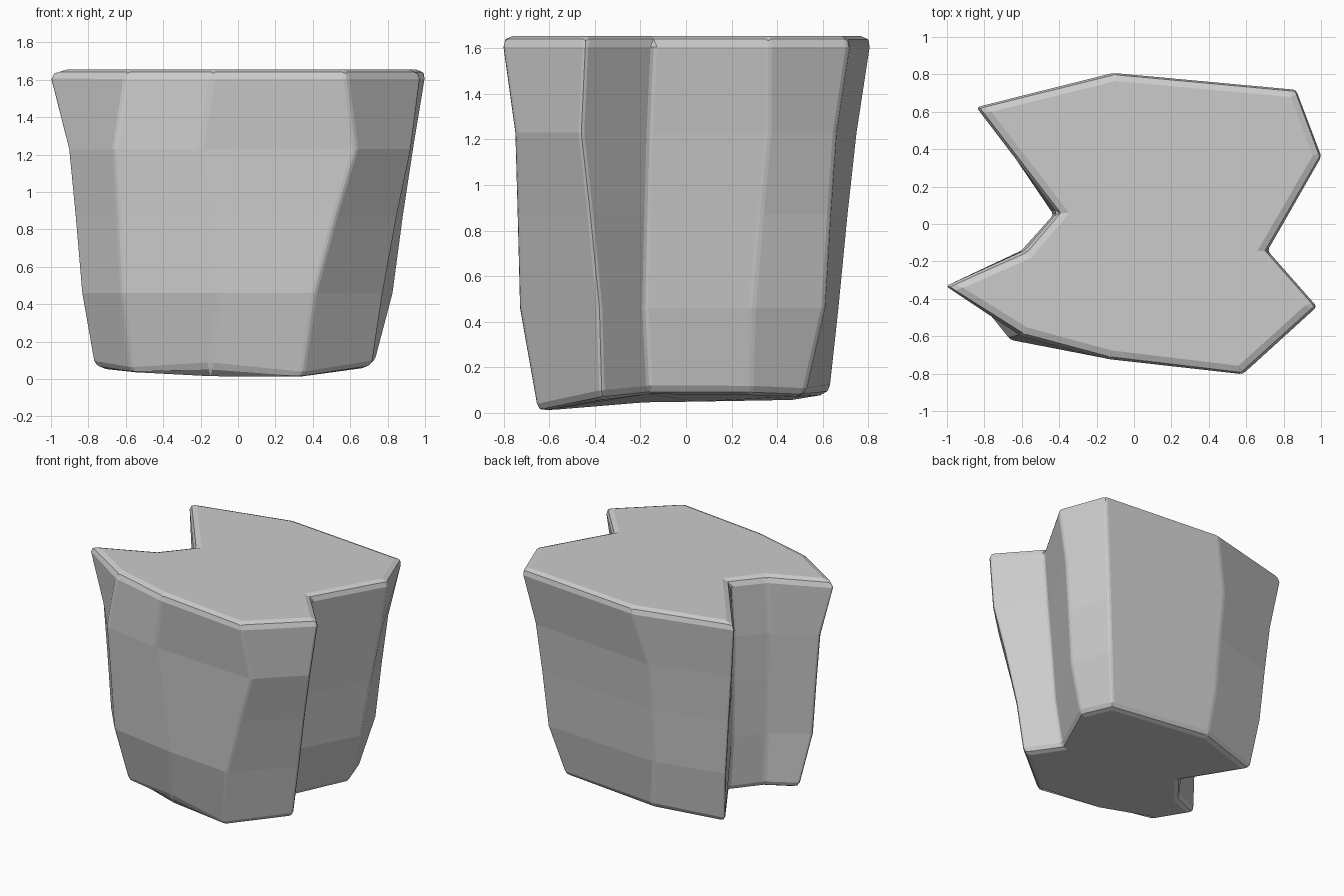
import bpy, bmesh

if "Cube" in bpy.data.objects:
    bpy.data.objects.remove(bpy.data.objects["Cube"])

# Outlines of the boulder, counter-clockwise from the left front point
TOP = [(-1.02, -.335), (-.59, -.60), (-.13, -.725), (.575, -.81), (.985, -.44), (.72, -.14),
       (1.01, .36), (.875, .725), (-.1, .815), (-.85, .63), (-.41, .06), (-.58, -.14)]
UPPER = [(-.91, -.31), (-.66, -.62), (-.2, -.70), (.63, -.75), (.93, -.46), (.67, -.16),
         (.94, .36), (.80, .66), (-.21, .75), (-.79, .58), (-.43, .05), (-.60, -.14)]
LOWER = [(-.84, -.32), (-.62, -.59), (-.1, -.68), (.41, -.73), (.78, -.38), (.58, -.18),
         (.83, .29), (.73, .61), (-.2, .67), (-.72, .55), (-.42, .05), (-.57, -.15)]
BASE = [(-.77, -.25), (-.57, -.48), (-.15, -.58), (.34, -.65), (.72, -.37), (.53, -.16),
        (.73, .28), (.64, .52), (-.16, .63), (-.67, .49), (-.39, .05), (-.55, -.15)]
BASE_Z = [.06, .025, .05, 0, .06, .08, .08, .07, .085, .055, .05, .05]
MIDDLE = [((a[0] + b[0]) / 2, (a[1] + b[1]) / 2) for a, b in zip(UPPER, LOWER)]

bm = bmesh.new()
weight = bm.edges.layers.float.new("bevel_weight_edge")

# Loft the outlines into a faceted body
rings = [[bm.verts.new((x, y, z)) for (x, y), z in zip(BASE, BASE_Z)]]
for outline, z in ((LOWER, .46), (MIDDLE, .87), (UPPER, 1.23), (TOP, 1.655)):
    rings.append([bm.verts.new((x, y, z)) for x, y in outline])
n = len(TOP)
for low, high in zip(rings, rings[1:]):
    for i in range(n):
        j = (i + 1) % n
        bm.faces.new((low[i], low[j], high[j], high[i]))
bm.faces.new(rings[-1])
bm.faces.new(rings[0][::-1])

# Worn edges: wide round the top and base, narrow down the sides
for ring, w in ((rings[0], .8), (rings[-1], 1)):
    for i in range(n):
        bm.edges.get((ring[i], ring[(i + 1) % n]))[weight] = w
for low, high in zip(rings, rings[1:]):
    for i in range(n):
        bm.edges.get((low[i], high[i]))[weight] = .35
bm.normal_update()

mesh = bpy.data.meshes.new("boulder")
bm.to_mesh(mesh)
bm.free()
boulder = bpy.data.objects.new("boulder", mesh)
bpy.context.collection.objects.link(boulder)

bevel = boulder.modifiers.new("worn_edges", 'BEVEL')
bevel.limit_method = 'WEIGHT'
bevel.width = .05
bevel.segments = 2
